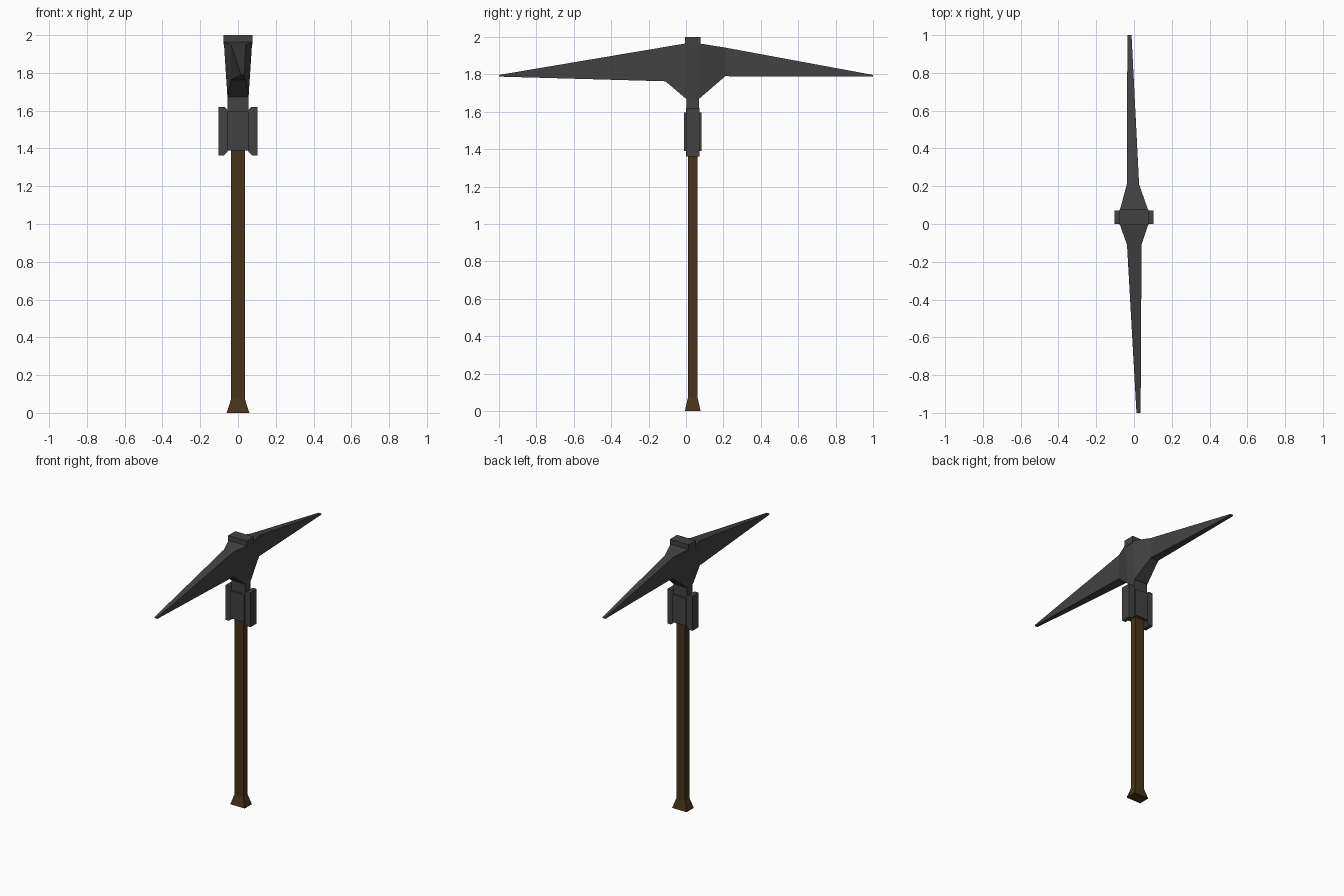
import bpy, bmesh

if "Cube" in bpy.data.objects:
    bpy.data.objects.remove(bpy.data.objects["Cube"])


def material(name, color):
    m = bpy.data.materials.new(name)
    m.diffuse_color = color
    m.use_nodes = True
    m.node_tree.nodes["Principled BSDF"].inputs["Base Color"].default_value = m.diffuse_color
    return m


WOOD = material("dark_wood", (0.06, 0.034, 0.011, 1))
IRON = material("dark_iron", (0.055, 0.055, 0.055, 1))


def loft(name, rings, mat):
    """Skin a list of equal-length vertex rings into a closed solid."""
    bm = bmesh.new()
    rows = [[bm.verts.new(p) for p in r] for r in rings]
    n = len(rows[0])
    for a, b in zip(rows, rows[1:]):
        for i in range(n):
            j = (i + 1) % n
            bm.faces.new((a[i], a[j], b[j], b[i]))
    bm.faces.new(rows[0])
    bm.faces.new(rows[-1])
    bmesh.ops.recalc_face_normals(bm, faces=bm.faces)
    mesh = bpy.data.meshes.new(name)
    bm.to_mesh(mesh)
    bm.free()
    ob = bpy.data.objects.new(name, mesh)
    mesh.materials.append(mat)
    bpy.context.collection.objects.link(ob)
    return ob


CY = 0.036  # shaft axis in y


def column(name, levels, mat):
    """Rectangular column from (z, half x, half y) levels."""
    return loft(name, [[(sx * hx, CY + sy * hy, z)
                        for sx, sy in ((-1, -1), (1, -1), (1, 1), (-1, 1))]
                       for z, hx, hy in levels], mat)


# Wooden shaft with flared foot
column("handle", [(0, 0.06, 0.042), (0.075, 0.036, 0.025), (1.5, 0.036, 0.025)], WOOD)

# Collar block, neck and top cap
column("collar", [(1.39, 0.056, 0.046), (1.595, 0.056, 0.046)], IRON)
column("neck", [(1.58, 0.056, 0.034), (1.62, 0.056, 0.034), (1.70, 0.056, 0.034)], IRON)
column("cap", [(1.95, 0.077, 0.042), (2.0, 0.077, 0.042)], IRON)

# Side plates with bevelled inner ends
for side, s in (("left", -1), ("right", 1)):
    profile = [(0.05, 1.39), (0.075, 1.362), (0.104, 1.362),
               (0.104, 1.62), (0.07, 1.62), (0.05, 1.60)]
    loft(side + "_plate", [[(s * x, y, z) for x, z in profile]
                           for y in (CY - 0.036, CY + 0.036)], IRON)

# Pick head: (y, bottom z, top z, bottom x range, top x range)
sections = [
    (-1.00, 1.788, 1.797, (0.013, 0.035), (0.013, 0.035)),
    (-0.11, 1.763, 1.947, (-0.037, 0.040), (-0.037, 0.040)),
    (-0.003, 1.672, 1.965, (-0.056, 0.056), (-0.075, 0.075)),
    (0.073, 1.672, 1.965, (-0.056, 0.056), (-0.075, 0.075)),
    (0.21, 1.790, 1.943, (-0.038, 0.027), (-0.038, 0.027)),
    (1.00, 1.788, 1.797, (-0.035, -0.013), (-0.035, -0.013)),
]
loft("pick_head", [[(b[0], y, z0), (b[1], y, z0), (t[1], y, z1), (t[0], y, z1)]
                   for y, z0, z1, b, t in sections], IRON)
